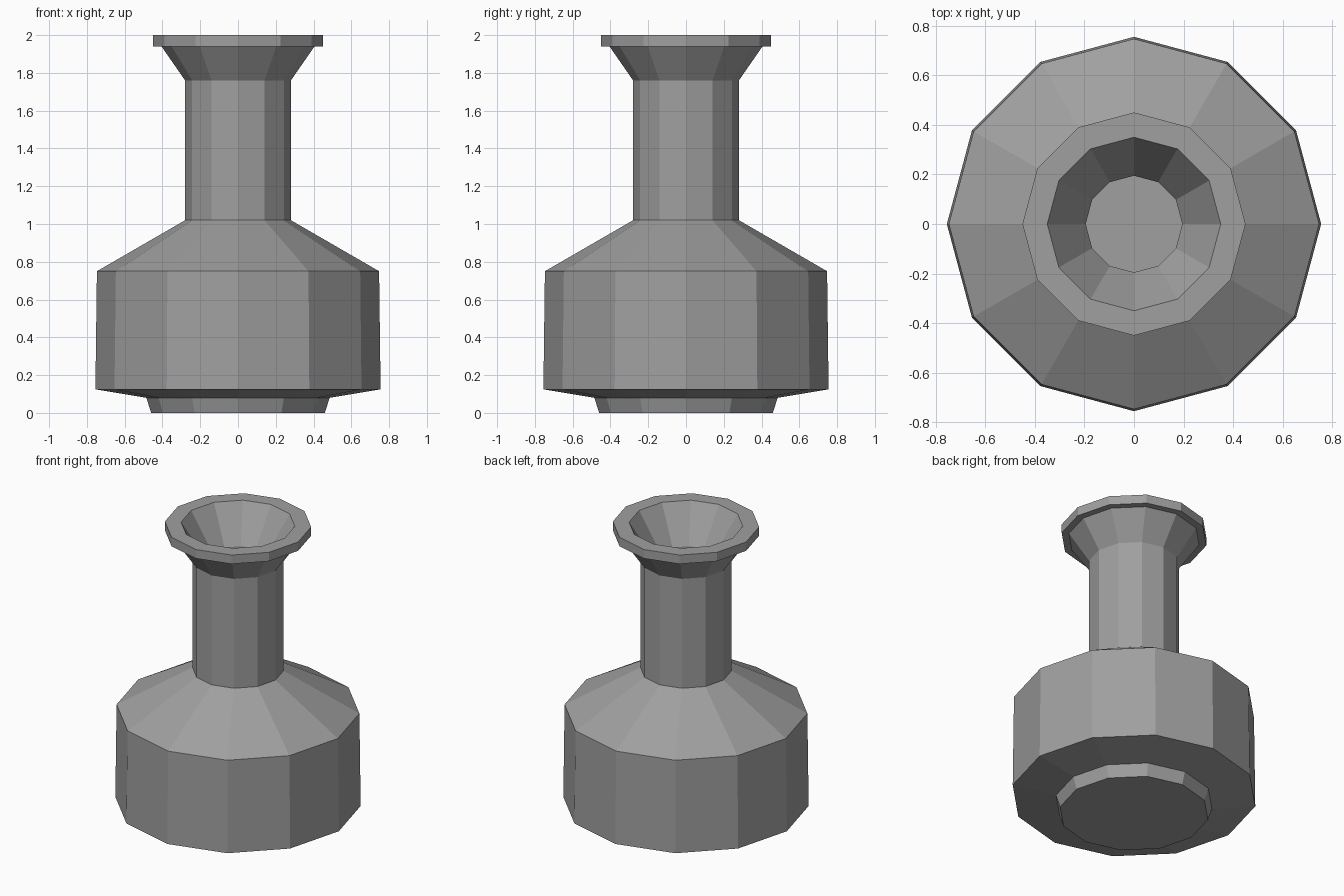
import bpy
import bmesh
from math import cos, sin, tau

cube = bpy.data.objects.get("Cube")
if cube:
    bpy.data.objects.remove(cube, do_unlink=True)

SIDES = 12

grey = bpy.data.materials.new("clay_grey")
grey.use_nodes = True
colour = (0.35, 0.35, 0.35, 1)
grey.diffuse_color = colour
grey.node_tree.nodes["Principled BSDF"].inputs["Base Color"].default_value = colour


def lathe(name, profile, material):
    """Turn a (radius, height) profile around z and cap both ends."""
    bm = bmesh.new()
    rings = [[bm.verts.new((r * cos(tau * i / SIDES), r * sin(tau * i / SIDES), z))
              for i in range(SIDES)] for r, z in profile]
    for low, high in zip(rings, rings[1:]):
        for i in range(SIDES):
            j = (i + 1) % SIDES
            bm.faces.new((low[i], low[j], high[j], high[i]))
    bm.faces.new(rings[0][::-1])
    bm.faces.new(rings[-1])
    bmesh.ops.recalc_face_normals(bm, faces=bm.faces)
    mesh = bpy.data.meshes.new(name)
    bm.to_mesh(mesh)
    bm.free()
    mesh.materials.append(material)
    obj = bpy.data.objects.new(name, mesh)
    bpy.context.collection.objects.link(obj)
    return obj


# Outside, from the foot up over the body, neck and flared lip
outside = [(0.46, 0), (0.485, 0.08), (0.755, 0.125), (0.747, 0.75),
           (0.28, 1.02), (0.28, 1.76), (0.405, 1.94), (0.45, 1.94), (0.45, 2)]

# Inside, from the lip down the funnel and neck to the hollow's floor
inside = [(0.35, 2), (0.195, 1.76), (0.195, 0.98), (0.66, 0.7), (0.66, 0.2)]

lathe("flask", outside + inside, grey)
